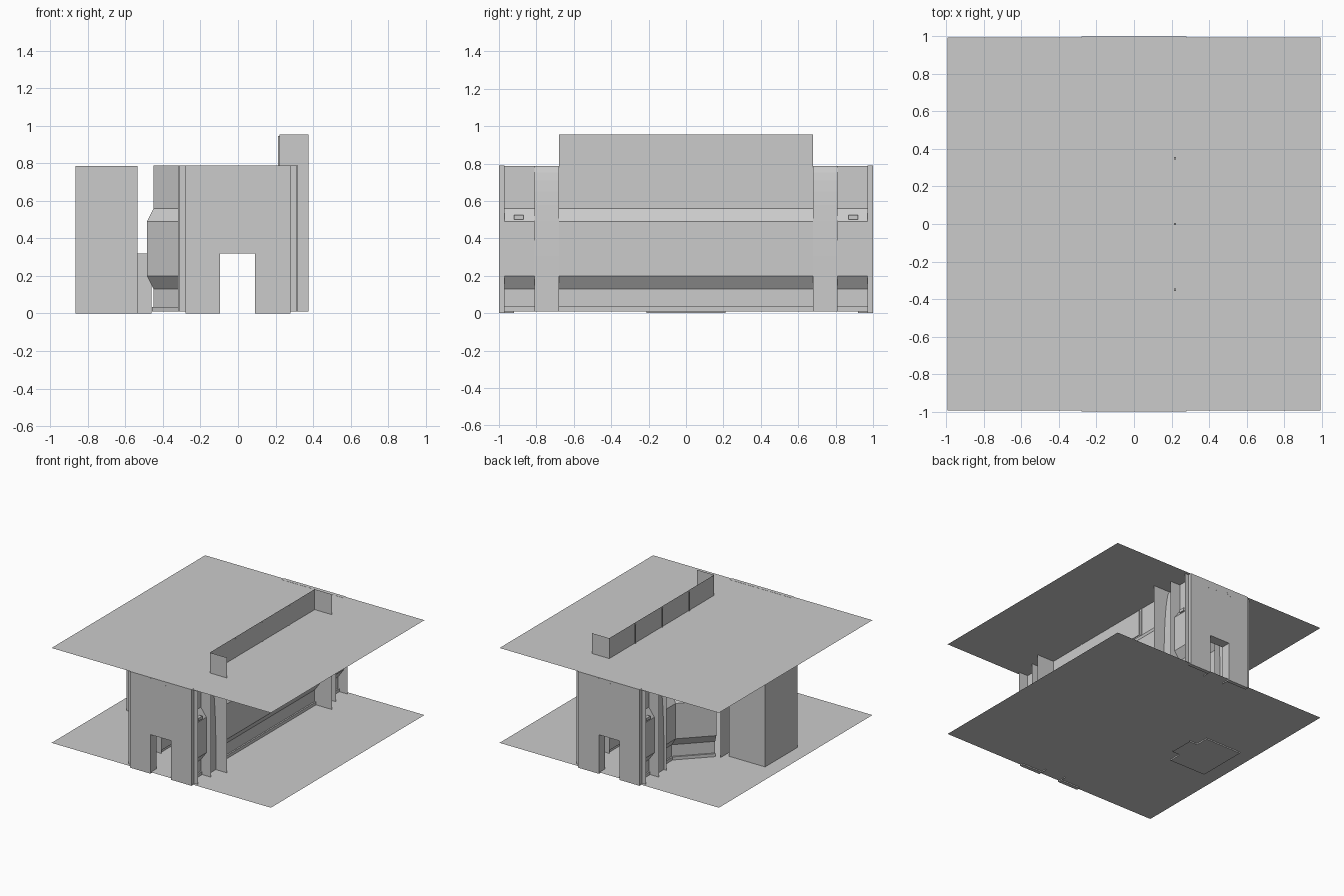
import bpy, bmesh, math
from mathutils import Vector

if "Cube" in bpy.data.objects:
    bpy.data.objects.remove(bpy.data.objects["Cube"])

FLOOR, CEIL = 0.01, 0.788


def make(name, verts, faces):
    me = bpy.data.meshes.new(name)
    me.from_pydata([tuple(v) for v in verts], [], faces)
    me.update()
    ob = bpy.data.objects.new(name, me)
    bpy.context.collection.objects.link(ob)
    return ob


def box(name, x0, x1, y0, y1, z0, z1):
    v = [(x, y, z) for x in (x0, x1) for y in (y0, y1) for z in (z0, z1)]
    f = [(0, 1, 3, 2), (4, 6, 7, 5), (0, 4, 5, 1), (2, 3, 7, 6), (0, 2, 6, 4), (1, 5, 7, 3)]
    return make(name, v, f)


def sheet_y(name, y, x0, x1, z0, z1):
    return make(name, [(x0, y, z0), (x1, y, z0), (x1, y, z1), (x0, y, z1)], [(0, 1, 2, 3)])


def prism_y(name, outline, y0, y1):
    """Extrude an (x, z) outline along y."""
    n = len(outline)
    v = [(x, y, z) for y in (y0, y1) for x, z in outline]
    f = [tuple(range(n)), tuple(range(2 * n - 1, n - 1, -1))]
    f += [(i, n + i, n + (i + 1) % n, (i + 1) % n) for i in range(n)]
    return make(name, v, f)


def wall(name, path, profile):
    """Sweep an (outward offset, z) profile along an (x, y) path; outward is left of travel."""
    pts = [Vector(p) for p in path]
    normals = []
    for a, b in zip(pts, pts[1:]):
        d = (b - a).normalized()
        normals.append(Vector((-d.y, d.x)))
    verts, faces, m = [], [], len(profile)
    for i, p in enumerate(pts):
        a, b = normals[max(i - 1, 0)], normals[min(i, len(normals) - 1)]
        miter = (a + b) / (1 + a.dot(b))
        for off, z in profile:
            q = p + miter * off
            verts.append((q.x, q.y, z))
    for i in range(len(pts) - 1):
        for j in range(m - 1):
            k = i * m + j
            faces.append((k, k + 1, k + m + 1, k + m))
    return make(name, verts, faces)


# wall cross-section: plinth, recessed rail, bulged panel, upper wall
def profile(top):
    return [(0.012, FLOOR), (0.012, 0.035), (0, 0.035), (0, 0.13),
            (0.05, 0.20), (0.05, 0.49), (0, 0.56), (0, top)]


# curved rib cross-section, leaning in towards the ceiling
rib = [(0.055, FLOOR), (0.055, 0.2)]
rib += [(0.055 * math.cos(math.radians(a)), 0.2 + 0.588 * math.sin(math.radians(a)))
        for a in range(10, 91, 10)]

# floor and ceiling sheets
for name, z in (("floor", FLOOR), ("ceiling", CEIL)):
    make(name, [(-.995, -.995, z), (.995, -.995, z), (.995, .995, z), (-.995, .995, z)], [(0, 1, 2, 3)])

# straight right wall rising through the ceiling, with window panel and ribs
wall("right_wall", [(.22, .68), (.22, -.68)], profile(0.955))
box("window_panel", .218, .226, -.33, .33, .57, .78)
for y in (-.35, 0, .35):
    box("wall_rib", .212, .224, y - .006, y + .006, .56, .945)

# left wall: straight ends and angled sides leading into the bay
wall("left_wall_front", [(-.22, -.68), (-.22, -.5), (-.45, -.265)], profile(CEIL))
wall("left_wall_back", [(-.45, .265), (-.22, .5), (-.22, .68)], profile(CEIL))

# bay wall with doorway, and short passage into the lift shaft
bay = [(0, FLOOR), (0, 0.32), (0, CEIL)]
make("bay_top", [(-.45, -.265, .56), (-.45, .265, .56), (-.45, .265, CEIL), (-.45, -.265, CEIL),
                 (-.5, -.27, .49), (-.5, .27, .49), (-.5, -.27, .32), (-.5, .27, .32)],
     [(0, 1, 2, 3), (0, 1, 5, 4), (4, 5, 7, 6)])
for s in (-1, 1):
    make("bay_side", [(-.5, s * .27, FLOOR), (-.5, s * .1, FLOOR), (-.5, s * .1, .32), (-.5, s * .27, .32)],
         [(0, 1, 2, 3)])
    make("passage_side", [(-.535, s * .1, 0), (-.46, s * .1, 0), (-.46, s * .1, .32), (-.535, s * .1, .32)],
         [(0, 1, 2, 3)])
for z in (0, .32):
    make("passage_slab", [(-.535, -.1, z), (-.46, -.1, z), (-.46, .1, z), (-.535, .1, z)], [(0, 1, 2, 3)])
box("lift_shaft", -.865, -.535, -.21, .21, 0, .786)

door = [(-.28, 0), (-.095, 0), (-.095, .32), (.09, .32), (.09, 0), (.28, 0), (.28, .789), (-.28, .789)]
for s in (-1, 1):
    # end wall with doorway
    prism_y("end_wall", door, s * .97, s * 1.0)
    for x in (-.095, .09):
        make("door_jamb", [(x, s * .99, 0), (x, s * .92, 0), (x, s * .92, .32), (x, s * .99, .32)], [(0, 1, 2, 3)])
    make("door_lintel", [(-.095, s * .99, .32), (.09, s * .99, .32), (.09, s * .92, .32), (-.095, s * .92, .32)],
         [(0, 1, 2, 3)])
    # round pipe ends above the door
    for x in (-.105, .015, .105):
        ring = [(x + .03 * math.cos(a * math.pi / 8), .757 + .03 * math.sin(a * math.pi / 8)) for a in range(16)]
        prism_y("pipe_end", ring, s * .96, s * 1.0005)
    # side walls of the entry, curved ribs and bulkhead sheets
    for t in (-1, 1):
        y0, y1 = (.97, .81) if t * s > 0 else (.81, .97)
        wall("entry_wall", [(t * .23, s * y0), (t * .23, s * y1)], profile(CEIL))
        y0, y1 = (.81, .68) if t * s > 0 else (.68, .81)
        wall("curved_rib", [(t * .22, s * y0), (t * .22, s * y1)], rib)
        sheet_y("bulkhead", s * .81, t * .22, t * .32, FLOOR, CEIL)
        box("wall_light", *sorted((t * .262, t * .285)), s * .895 - .025, s * .895 + .025, .50, .525)
    sheet_y("right_fin", s * .68, .22, .375, FLOOR, .955)
    sheet_y("left_fin", s * .68, -.30, -.22, FLOOR, CEIL)
    # edge trims on the end wall sides
    for t in (-1, 1):
        sheet_y("end_trim", s * .97, t * .28, t * .315, FLOOR, CEIL)
